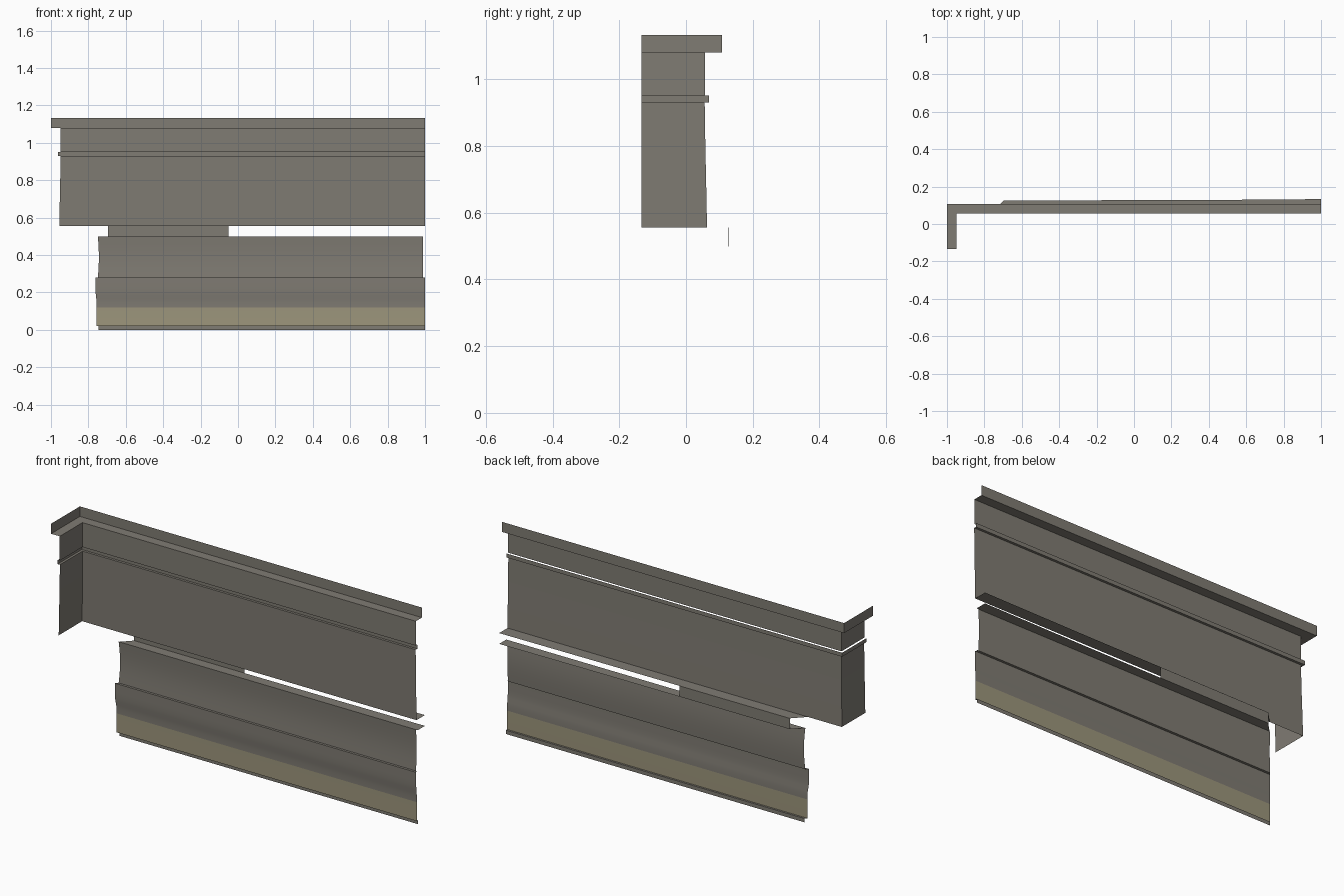
import bpy, math

if "Cube" in bpy.data.objects:
    bpy.data.objects.remove(bpy.data.objects["Cube"])


def material(name, rgb):
    m = bpy.data.materials.new(name)
    m.diffuse_color = (*rgb, 1)
    m.use_nodes = True
    m.node_tree.nodes["Principled BSDF"].inputs["Base Color"].default_value = m.diffuse_color
    return m


GREY = material("warm_grey", (0.215, 0.200, 0.172))
OLIVE = material("pale_olive", (0.335, 0.302, 0.200))


def sheet(name, rows, smooth=False):
    """Skin a grid of points: each row is one line along the wall."""
    n = len(rows[0])
    verts = [p for row in rows for p in row]
    faces = [(r * n + c, r * n + c + 1, (r + 1) * n + c + 1, (r + 1) * n + c)
             for r in range(len(rows) - 1) for c in range(n - 1)]
    me = bpy.data.meshes.new(name)
    me.from_pydata(verts, [], faces)
    me.materials.append(GREY)
    for p in me.polygons:
        p.use_smooth = smooth
    ob = bpy.data.objects.new(name, me)
    bpy.context.collection.objects.link(ob)
    return ob


def corner_sweep(name, profile):
    """Sweep (depth, height) points along the L: short left return, then the long wall."""
    return sheet(name, [[(-0.8925 - d, -0.133, z), (-0.8925 - d, d, z), (1, d, z)]
                        for d, z in profile])


def straight(name, profile, right=1.0, smooth=False):
    """Extrude (depth, height) points along x; the left end follows the depth."""
    return sheet(name, [[(-0.82 + 0.97 * (d - 0.0) if d > 0.09 else -0.822 + d, d, z),
                         (right, d, z)] for d, z in profile], smooth)


# Upper wall: cornice with ledge, plain frieze, open-topped moulding, main wall
corner_sweep("cornice", [(0.1075, 1.133), (0.1075, 1.08), (0.057, 1.08)])
corner_sweep("frieze", [(0.057, 1.08), (0.057, 0.951)])
corner_sweep("moulding", [(0.069, 0.951), (0.069, 0.93), (0.056, 0.93)])
corner_sweep("main_wall", [(0.056, 0.93), (0.058, 0.80), (0.061, 0.66), (0.063, 0.555)])


# Slot between the upper and lower walls: two shelves and a partial back plate
def shelf(name, z, inner):
    sheet(name, [[(-0.82 + inner, inner, z), (0.37, inner, z), (1, inner, z)],
                 [(-0.695, 0.126, z), (0.37, 0.128, z), (1, 0.133, z)]])


shelf("upper_shelf", 0.555, 0.063)
shelf("lower_shelf", 0.498, 0.073)
sheet("slot_back_plate", [[(-0.695, 0.126, z), (-0.05, 0.127, z)] for z in (0.555, 0.498)])

# Lower panel, slightly bowed, with the small step under it
bow = [(0.073 + 0.005 * math.sin(math.pi * i / 8), 0.498 - 0.218 * i / 8) for i in range(9)]
straight("lower_panel", bow, 0.99, True)
straight("panel_step", [(0.073, 0.28), (0.060, 0.28)], 0.995)

# Skirt: gentle S curve from the step to the base, olive below z = 0.12
skirt_profile = [(0.060, 0.28), (0.060, 0.23), (0.0605, 0.205), (0.062, 0.185),
                 (0.0645, 0.165), (0.066, 0.145), (0.0662, 0.12), (0.0655, 0.02)]
skirt = straight("skirt", skirt_profile, 1.0, True)
skirt.data.materials.append(OLIVE)
for p in skirt.data.polygons:
    if p.center.z < 0.12:
        p.material_index = 1

# Base strip set back below the skirt
straight("base_strip", [(0.0655, 0.02), (0.076, 0.02), (0.076, 0.0)])
